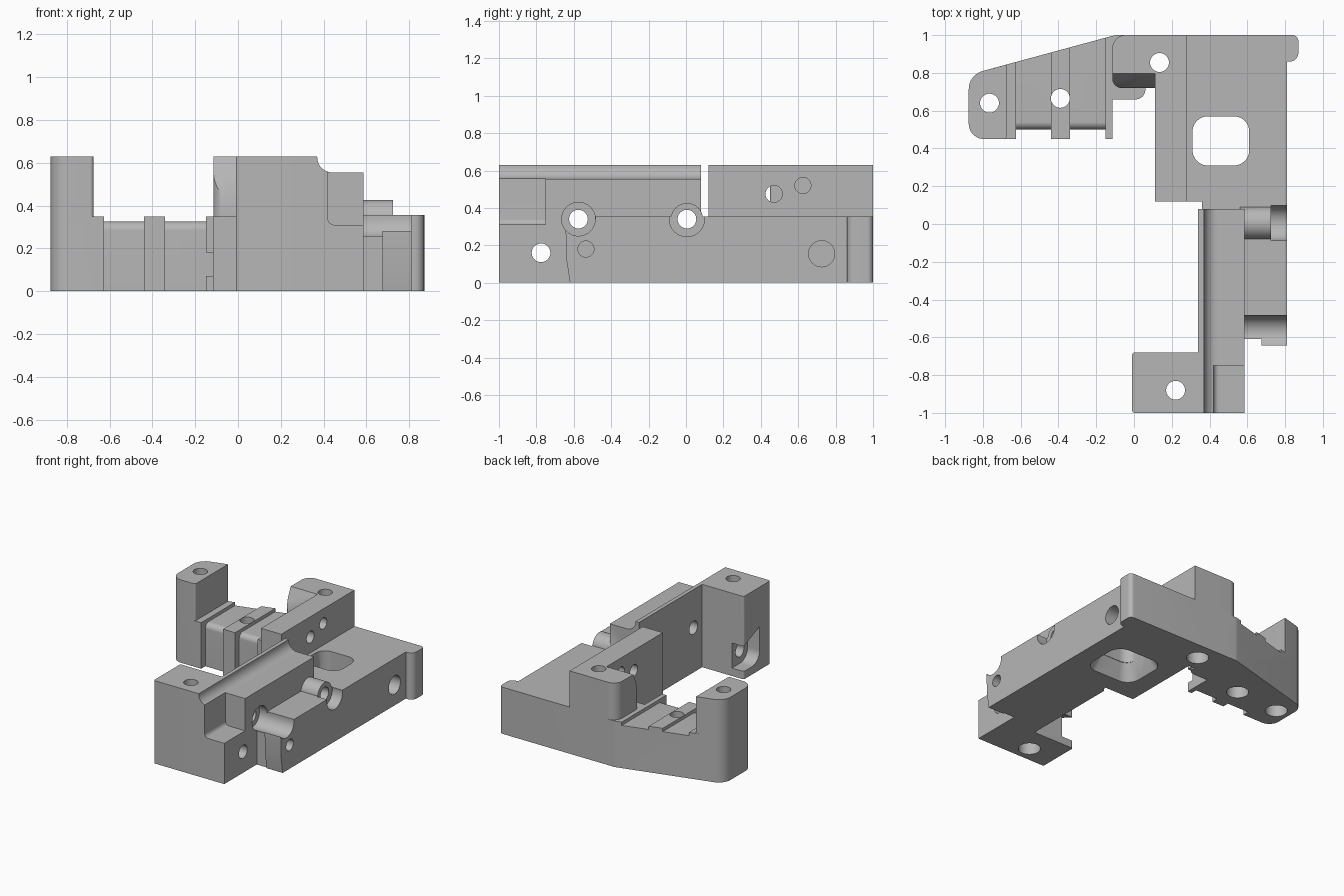
import bpy, bmesh, math
from mathutils import Vector

cube = bpy.data.objects.get("Cube")
if cube:
    bpy.data.objects.remove(cube, do_unlink=True)

grey = bpy.data.materials.new("mid_grey")
grey.use_nodes = True
colour = (0.47, 0.47, 0.47, 1)
grey.diffuse_color = colour
grey.node_tree.nodes["Principled BSDF"].inputs["Base Color"].default_value = colour


def rounded(points, steps=8):
    """Turn (u, v[, radius]) corners into an outline with true arc fillets."""
    out = []
    for i, p in enumerate(points):
        c = Vector(p[:2])
        if len(p) < 3:
            out.append(c)
            continue
        a = (Vector(points[i - 1][:2]) - c).normalized()
        b = (Vector(points[(i + 1) % len(points)][:2]) - c).normalized()
        half = a.angle(b) / 2
        centre = c + (a + b).normalized() * p[2] / math.sin(half)
        start = c + a * p[2] / math.tan(half) - centre
        end = c + b * p[2] / math.tan(half) - centre
        for k in range(steps + 1):
            t = k / steps
            out.append(centre + start.lerp(end, t).normalized() * p[2])
    return out


def prism(name, axis, points, lo, hi, taper=1.0):
    """Extrude an outline along an axis: z uses (x, y), y uses (x, z), x uses (y, z)."""
    place = {"x": lambda u, v, w: (w, u, v),
             "y": lambda u, v, w: (u, w, v),
             "z": lambda u, v, w: (u, v, w)}[axis]
    outline = rounded(points)
    mid = sum(outline, Vector((0, 0))) / len(outline)
    bm = bmesh.new()
    rings = []
    for w, s in ((lo, 1.0), (hi, taper)):
        rings.append([bm.verts.new(place(*(mid + (p - mid) * s), w)) for p in outline])
    bm.faces.new(rings[0])
    bm.faces.new(rings[1])
    n = len(outline)
    for i in range(n):
        j = (i + 1) % n
        bm.faces.new((rings[0][i], rings[0][j], rings[1][j], rings[1][i]))
    bmesh.ops.recalc_face_normals(bm, faces=bm.faces)
    mesh = bpy.data.meshes.new(name)
    bm.to_mesh(mesh)
    bm.free()
    mesh.materials.append(grey)
    obj = bpy.data.objects.new(name, mesh)
    bpy.context.collection.objects.link(obj)
    return obj


def rect(u0, v0, u1, v1, *r):
    return [(u0, v0, *r), (u1, v0, *r), (u1, v1, *r), (u0, v1, *r)]


def rod(name, axis, u, v, radius, lo, hi):
    circle = [(u + radius * math.cos(k * math.pi / 16),
               v + radius * math.sin(k * math.pi / 16)) for k in range(32)]
    return prism(name, axis, circle, lo, hi)


def combine(target, other, operation):
    mod = target.modifiers.new(operation, "BOOLEAN")
    mod.operation, mod.solver, mod.object = operation, "EXACT", other
    bpy.context.view_layer.objects.active = target
    bpy.ops.object.modifier_apply(modifier=mod.name)
    bpy.data.objects.remove(other, do_unlink=True)


TOP, DECK = 0.63, 0.355

# Arm with two channels and a split end tab
arm = prism("arm", "z", [
    (-.875, .45, .08), (-.115, .45), (-.115, .66), (.06, .66, .05), (.06, .73),
    (.13, .73), (.13, 1), (-.1, 1, .1), (-.875, .79, .1)], 0, .35)
channel = [(.4, -.1), (.5, -.1), (.5, .325, .04), (1.1, .325), (1.1, .5), (.4, .5)]
for lo, hi in ((-.625, -.44), (-.34, -.15)):
    combine(arm, prism("channel", "x", channel, lo, hi), "DIFFERENCE")
combine(arm, prism("tab_gap", "x", rect(.4, .07, .5, .18), -.16, -.1), "DIFFERENCE")

# Rear block with a sloped front
rear = prism("rear_block", "z", [
    (-.115, .72, .05), (.12, .72), (.12, 1), (-.115, 1, .07)], .34, TOP)
combine(rear, prism("slope", "x", [(.7, .43), (.72, .46), (.8, .635), (.7, .65)],
                    -.2, .11), "DIFFERENCE")

# Main deck, with the rounded lip at the back corner
body = prism("bracket_body", "z", [
    (.11, .12), (.36, .12), (.36, -.46), (.81, -.46), (.81, .86),
    (.87, .86, .045), (.87, 1, .03), (.11, 1)], 0, DECK)

# Front wall with a concave shoulder and a corner notch
wall = prism("front_wall", "y", [
    (.34, 0), (.585, 0), (.585, .555), (.37, .555, .07), (.37, TOP), (.34, TOP)], -1, .08)
combine(wall, prism("corner_notch", "y", [
    (.42, .31, .03), (.7, .31), (.7, .7), (.42, .7)], -1.1, -.75), "DIFFERENCE")

# Front block with a side pocket
block = prism("front_block", "z", [
    (-.01, -1, .015), (.35, -1), (.35, -.68), (-.01, -.68, .015)], 0, TOP)
combine(block, prism("side_pocket", "x", [
    (-.87, .06, .09), (-.6, .06), (-.6, .25), (-.68, .25), (-.87, .33)],
    -.1, .09), "DIFFERENCE")

# Post, ridge, and the stepped end of the deck
post = prism("post", "z", [
    (-.875, .45, .08), (-.675, .45, .015), (-.675, .844), (-.875, .79, .1)], .3, TOP)
ridge = prism("ridge", "z", rect(.11, .12, .28, 1), .3, TOP)
inner_end = prism("inner_end", "x", rect(-.61, 0, -.45, DECK), .57, .69)
outer_end = prism("outer_end", "x", [
    (-.45, 0), (-.62, 0), (-.64, .13), (-.645, DECK), (-.45, DECK)], .675, .81)

for part in (arm, rear, ridge, post, wall, block, inner_end, outer_end):
    combine(body, part, "UNION")

# Seats for the two cross bolts
cuts = [
    rod("front_seat", "x", -.575, .34, .09, .52, 1),
    prism("front_seat_top", "x", rect(-.7, .34, -.485, .45), .586, 1),
    rod("rear_seat", "x", .005, .34, .094, .725, 1),
]
for cut in cuts:
    combine(body, cut, "DIFFERENCE")
combine(body, rod("rear_boss", "x", .005, .34, .086, .56, .725), "UNION")

# Sideways holes: y, z, radius, start, end
for y, z, r, lo, hi in (
        (-.575, .34, .05, .2, 1), (.005, .34, .05, .2, 1), (-.775, .16, .05, -.1, 1),
        (-.535, .18, .043, .7, 1), (.725, .155, .07, .65, 1),
        (.47, .475, .045, 0, .4), (.625, .52, .043, 0, .4)):
    combine(body, rod("side_hole", "x", y, z, r, lo, hi), "DIFFERENCE")

# Upright bolt holes with wider mouths underneath
for x, y in ((.22, -.88), (.135, .855), (-.39, .665), (-.765, .64)):
    combine(body, rod("bolt_hole", "z", x, y, .05, -.1, .8), "DIFFERENCE")
    combine(body, rod("bolt_mouth", "z", x, y, .078, -.1, .1), "DIFFERENCE")

# Window through the deck, flared below
combine(body, prism("window", "z", rect(.31, .31, .61, .57, .08), -.1, .5), "DIFFERENCE")
combine(body, prism("window_flare", "z", rect(.25, .25, .67, .63, .1),
                    -.01, .12, .7), "DIFFERENCE")

bpy.ops.object.select_all(action="DESELECT")
body.select_set(True)
bpy.context.view_layer.objects.active = body
bpy.ops.object.shade_smooth_by_angle(angle=math.radians(30))
